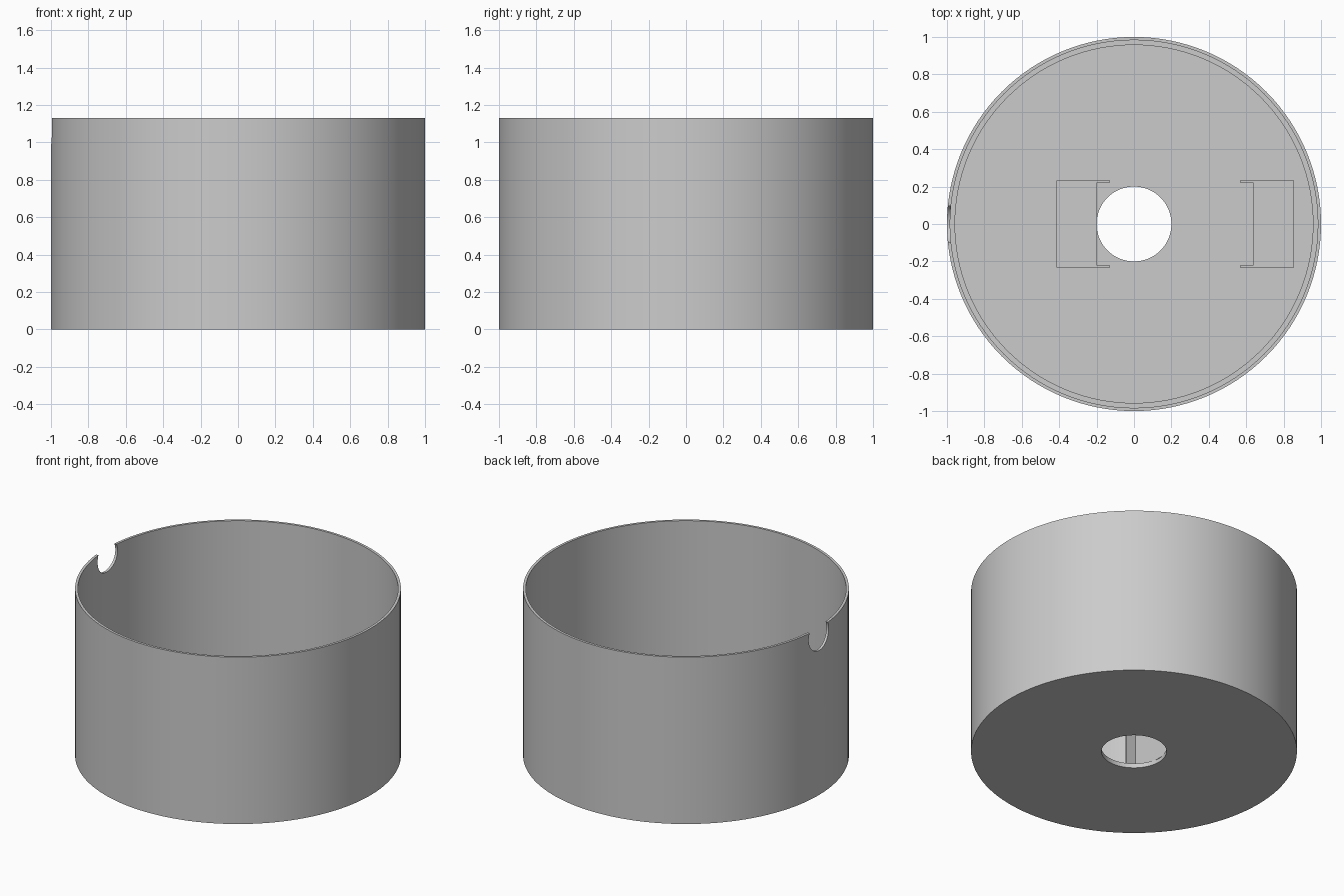
import bpy
import bmesh
import math
from mathutils import Matrix, Vector

cube = bpy.data.objects.get("Cube")
if cube:
    bpy.data.objects.remove(cube, do_unlink=True)

SIDES = 128
HEIGHT = 1.13
FLOOR = 0.03

grey = bpy.data.materials.new("light_grey")
grey.use_nodes = True
grey.diffuse_color = (0.6, 0.6, 0.6, 1)
grey.node_tree.nodes["Principled BSDF"].inputs["Base Color"].default_value = (0.6, 0.6, 0.6, 1)


def make_object(name, bm):
    bmesh.ops.recalc_face_normals(bm, faces=bm.faces)
    mesh = bpy.data.meshes.new(name)
    bm.to_mesh(mesh)
    bm.free()
    mesh.materials.append(grey)
    obj = bpy.data.objects.new(name, mesh)
    bpy.context.collection.objects.link(obj)
    return obj


def lathe(name, profile):
    """Revolve a closed (radius, height) profile around z."""
    bm = bmesh.new()
    rings = []
    for i in range(SIDES):
        a = math.tau * i / SIDES
        rings.append([bm.verts.new((r * math.cos(a), r * math.sin(a), z)) for r, z in profile])
    n = len(profile)
    for i in range(SIDES):
        here, there = rings[i], rings[(i + 1) % SIDES]
        for j in range(n):
            k = (j + 1) % n
            bm.faces.new((here[j], there[j], there[k], here[k]))
    return make_object(name, bm)


def extrude_outline(name, outline, z0, z1):
    bm = bmesh.new()
    face = bm.faces.new([bm.verts.new((x, y, z0)) for x, y in outline])
    top = bmesh.ops.extrude_face_region(bm, geom=[face])["geom"]
    verts = [v for v in top if isinstance(v, bmesh.types.BMVert)]
    bmesh.ops.translate(bm, verts=verts, vec=Vector((0, 0, z1 - z0)))
    return make_object(name, bm)


# Round cup: floor with a central hole, low inner ledge, thin wall
cup = lathe("round_housing", [
    (0.2, 0), (1, 0), (1, HEIGHT), (0.983, HEIGHT),
    (0.983, 0.1), (0.957, 0.1), (0.957, FLOOR), (0.2, FLOOR)])

# Rounded cable notch in the rim
bm = bmesh.new()
bmesh.ops.create_cone(bm, cap_ends=True, segments=48, radius1=0.107, radius2=0.107, depth=0.3,
                      matrix=Matrix.Translation((-1, 0, 1.085)) @ Matrix.Rotation(math.pi / 2, 4, "Y"))
cutter = make_object("notch_cutter", bm)
cutter.hide_render = True
cut = cup.modifiers.new("notch", "BOOLEAN")
cut.operation = "DIFFERENCE"
cut.solver = "EXACT"
cut.object = cutter
bpy.context.view_layer.update()
evaluated = cup.evaluated_get(bpy.context.evaluated_depsgraph_get())
cut_mesh = bpy.data.meshes.new_from_object(evaluated)
cup.modifiers.clear()
cup.data = cut_mesh
bpy.data.objects.remove(cutter, do_unlink=True)

# Smooth the round walls, keep the edges sharp
bpy.ops.object.select_all(action="DESELECT")
cup.select_set(True)
bpy.context.view_layer.objects.active = cup
bpy.ops.object.shade_smooth_by_angle(angle=math.radians(30))

# Two facing holder blocks with thin side prongs
MIDDLE, BACK, FACE, TIP = 0.22, 0.635, 0.417, 0.347
half = [(BACK, 0.233), (TIP, 0.233), (TIP, 0.222), (FACE, 0.222)]
outline = half + [(d, -y) for d, y in reversed(half)]
for name, side in (("left_holder", 1), ("right_holder", -1)):
    extrude_outline(name, [(MIDDLE + side * d, y) for d, y in outline], FLOOR - 0.005, 0.36)
